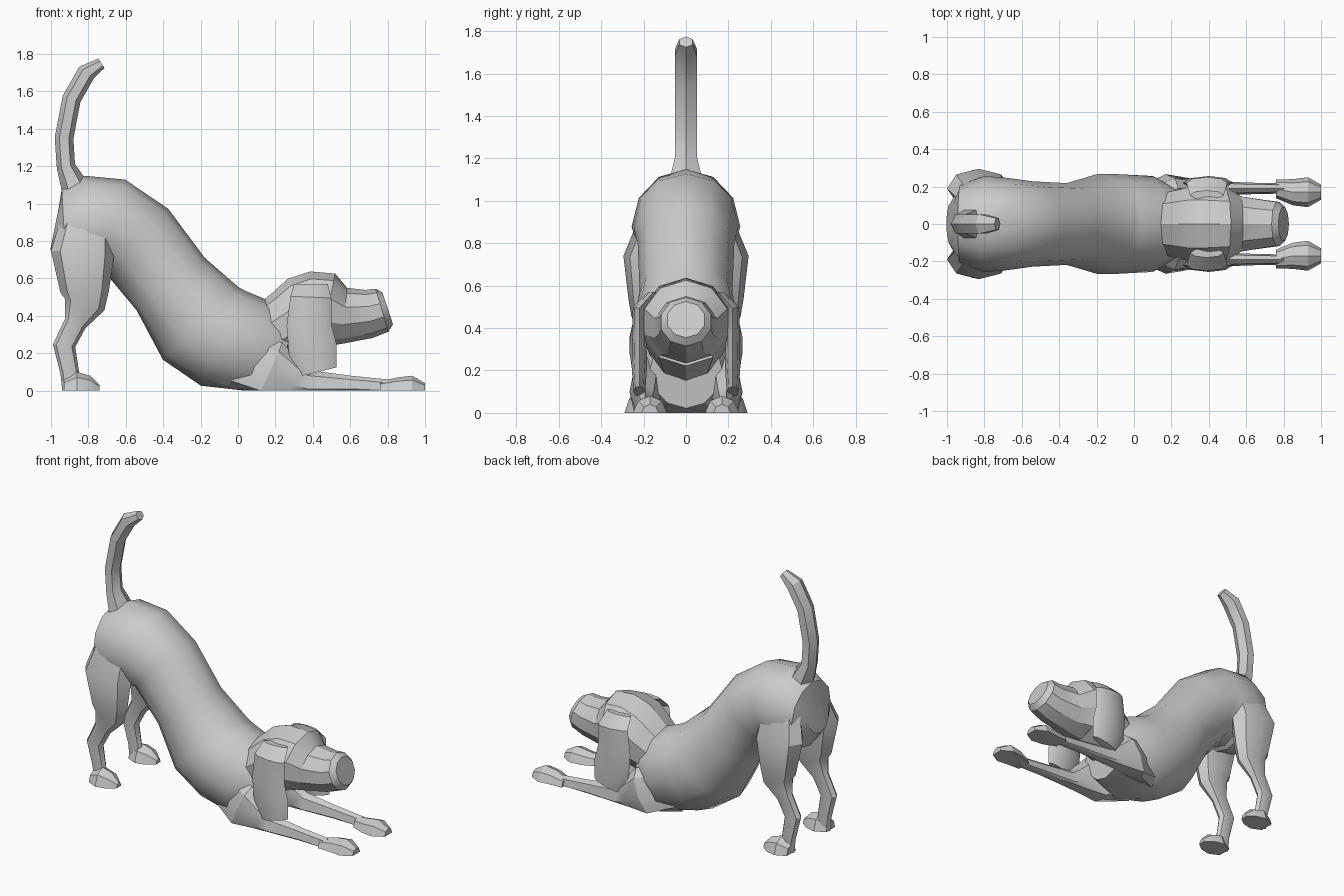
import bpy, bmesh, math
from mathutils import Vector

if "Cube" in bpy.data.objects:
    bpy.data.objects.remove(bpy.data.objects["Cube"])

coat = bpy.data.materials.new("grey coat")
coat.use_nodes = True
grey = (0.6, 0.6, 0.6, 1)
coat.diffuse_color = grey
coat.node_tree.nodes["Principled BSDF"].inputs["Base Color"].default_value = grey


def limb(name, path, flatness=1, offset=0, tuck=1, sides=8):
    """Sweep ovals square to a side-on path of (x, z, radius), flattened at the ground.
    The first oval is tucked towards the middle of the body."""
    bm = bmesh.new()
    loops = []
    last = len(path) - 1
    for index, (x, z, radius) in enumerate(path):
        before = Vector(path[max(index - 1, 0)][:2])
        after = Vector(path[min(index + 1, last)][:2])
        along = (after - before).normalized()
        middle = offset if index else offset * tuck
        loop = []
        for step in range(sides):
            angle = math.tau * step / sides
            rise = radius * math.cos(angle)
            across = radius * flatness * math.sin(angle)
            loop.append(bm.verts.new((x - along.y * rise,
                                      middle + across,
                                      max(0, z + along.x * rise))))
        loops.append(loop)
    for near, far in zip(loops, loops[1:]):
        for step in range(sides):
            following = (step + 1) % sides
            bm.faces.new((near[step], near[following], far[following], far[step]))
    bm.faces.new(loops[0])
    bm.faces.new(loops[-1])
    bmesh.ops.remove_doubles(bm, verts=bm.verts, dist=0.001)
    bmesh.ops.recalc_face_normals(bm, faces=bm.faces)
    mesh = bpy.data.meshes.new(name)
    bm.to_mesh(mesh)
    bm.free()
    mesh.materials.append(coat)
    obj = bpy.data.objects.new(name, mesh)
    bpy.context.collection.objects.link(obj)
    bpy.ops.object.select_all(action='DESELECT')
    obj.select_set(True)
    bpy.context.view_layer.objects.active = obj
    bpy.ops.object.shade_smooth_by_angle(angle=math.radians(32))


# Torso from rump to chest
limb("body", [(-.98, .87, .12), (-.93, .86, .22), (-.8, .88, .27), (-.68, .88, .26),
              (-.54, .8, .24), (-.36, .57, .23), (-.2, .36, .28), (-.08, .28, .28),
              (.1, .22, .27), (.26, .2, .18)], flatness=.95, sides=12)

# Neck, skull and muzzle
limb("head", [(.14, .28, .16), (.28, .36, .19), (.36, .41, .21), (.42, .43, .21),
              (.48, .43, .2), (.57, .4, .15), (.7, .41, .13), (.77, .43, .12),
              (.8, .44, .09)], flatness=1.03, sides=10)

# Curved tail
limb("tail", [(-.86, 1.06, .08), (-.92, 1.2, .05), (-.93, 1.35, .05),
              (-.89, 1.56, .05), (-.81, 1.7, .05), (-.73, 1.75, .03)],
     flatness=1.2, sides=6)

for label, side in (("left", 1), ("right", -1)):
    # Hanging ear
    limb(label + "_ear", [(.39, .57, .09), (.39, .5, .11), (.38, .35, .12),
                          (.4, .22, .13), (.43, .1, .1)],
         flatness=.28, offset=side * .22, tuck=.7)

    # Foreleg and paw stretched along the ground
    limb(label + "_foreleg", [(0, .16, .16), (.17, .1, .17), (.3, .03, .12),
                              (.37, .01, .1), (.6, .01, .07), (.8, 0, .06)],
         flatness=.45, offset=side * .19, tuck=.6)
    limb(label + "_front_paw", [(.76, 0, .05), (.85, 0, .07), (.93, 0, .08), (1, 0, .04)],
         offset=side * .17, tuck=1.1)

    # Thigh, hock and hind paw
    limb(label + "_hind_leg", [(-.8, 1, .12), (-.83, .74, .17), (-.82, .53, .13),
                               (-.82, .46, .11), (-.87, .36, .06), (-.93, .24, .06),
                               (-.9, .1, .05), (-.89, 0, .05)],
         flatness=.62, offset=side * .19, tuck=.6)
    limb(label + "_hind_paw", [(-.93, 0, .06), (-.86, 0, .1), (-.79, 0, .08), (-.74, 0, .03)],
         flatness=.8, offset=side * .21)
